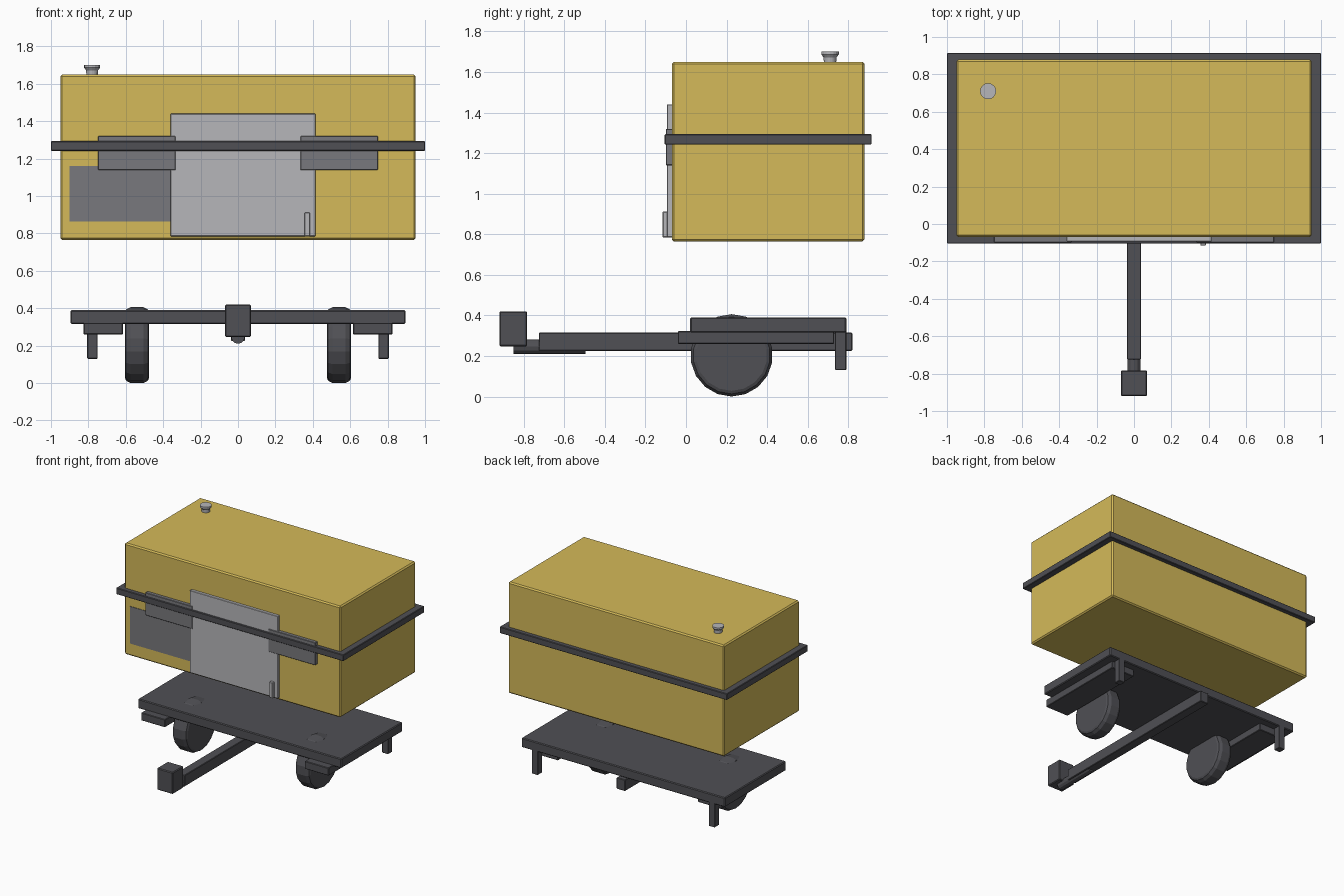
import bpy, bmesh, math
from mathutils import Matrix, Vector

if "Cube" in bpy.data.objects:
    bpy.data.objects.remove(bpy.data.objects["Cube"])


def material(name, rgb):
    m = bpy.data.materials.new(name)
    m.diffuse_color = (*rgb, 1)
    m.use_nodes = True
    m.node_tree.nodes["Principled BSDF"].inputs["Base Color"].default_value = m.diffuse_color
    return m


YELLOW = material("yellow_paint", (0.66, 0.49, 0.10))
DARK = material("dark_metal", (0.08, 0.08, 0.09))
MID = material("vent_grey", (0.19, 0.19, 0.205))
LIGHT = material("panel_grey", (0.47, 0.47, 0.49))


def finish(name, bm, mat):
    bmesh.ops.recalc_face_normals(bm, faces=bm.faces)
    mesh = bpy.data.meshes.new(name)
    bm.to_mesh(mesh)
    bm.free()
    mesh.materials.append(mat)
    ob = bpy.data.objects.new(name, mesh)
    bpy.context.collection.objects.link(ob)
    return ob


def box(name, x, y, z, mat, bevel=0.0):
    """Box from (min, max) ranges on each axis, with an optional chamfer."""
    bm = bmesh.new()
    bmesh.ops.create_cube(bm, size=1)
    lo, hi = Vector((x[0], y[0], z[0])), Vector((x[1], y[1], z[1]))
    bmesh.ops.scale(bm, vec=hi - lo, verts=bm.verts)
    bmesh.ops.translate(bm, vec=(lo + hi) / 2, verts=bm.verts)
    ob = finish(name, bm, mat)
    if bevel:
        mod = ob.modifiers.new("chamfer", 'BEVEL')
        mod.width = bevel
        mod.segments = 1
    return ob


def lathe(name, profile, sides, loc, axis, mat):
    """Closed solid turned from (radius, offset) points along an axis."""
    bm = bmesh.new()
    rings = [[bm.verts.new((r * math.cos(a), r * math.sin(a), h))
              for a in (2 * math.pi * i / sides for i in range(sides))]
             for r, h in profile]
    for a, b in zip(rings, rings[1:]):
        for i in range(sides):
            j = (i + 1) % sides
            bm.faces.new((a[i], a[j], b[j], b[i]))
    bm.faces.new(rings[0])
    bm.faces.new(rings[-1])
    rot = Vector((0, 0, 1)).rotation_difference(Vector(axis)).to_matrix().to_4x4()
    bm.transform(Matrix.Translation(loc) @ rot)
    return finish(name, bm, mat)


# Housing and the trim belt around it
box("housing", (-0.95, 0.95), (-0.07, 0.88), (0.765, 1.65), YELLOW, 0.01)
box("trim_belt", (-1, 1), (-0.105, 0.915), (1.242, 1.293), DARK, 0.004)

# Front panel, side vent and panel handle
box("front_panel", (-0.36, 0.415), (-0.094, -0.06), (0.785, 1.44), LIGHT, 0.003)
box("front_vent", (-0.9, -0.35), (-0.074, -0.06), (0.865, 1.16), MID)
box("panel_handle", (0.355, 0.385), (-0.116, -0.08), (0.785, 0.912), LIGHT, 0.004)

# Filler cap on the roof
lathe("filler_cap", [(0.03, -0.01), (0.032, 0.022), (0.043, 0.036), (0.043, 0.051)],
      16, (-0.78, 0.71, 1.65), (0, 0, 1), LIGHT)

# Chassis deck
box("chassis_deck", (-0.895, 0.895), (0.02, 0.79), (0.315, 0.39), DARK, 0.006)

# Mirrored left and right parts
WHEEL = [(0.175, -0.065), (0.19, -0.058), (0.203, -0.035),
         (0.203, 0.035), (0.19, 0.058), (0.175, 0.065)]
for side, s in (("left", -1), ("right", 1)):
    def span(a, b):
        return tuple(sorted((s * a, s * b)))
    box(side + "_latch_plate", span(0.333, 0.748), (-0.098, -0.06), (1.14, 1.32), MID, 0.003)
    box(side + "_side_rail", span(0.615, 0.825), (-0.04, 0.73), (0.26, 0.322), DARK, 0.004)
    box(side + "_rear_leg", span(0.752, 0.806), (0.735, 0.79), (0.13, 0.33), DARK, 0.003)
    lathe(side + "_wheel", WHEEL, 18, (s * 0.54, 0.225, 0.203), (1, 0, 0), DARK)

# Tow bar, coupling rod and hitch block
box("tow_bar", (-0.038, 0.038), (-0.725, 0.82), (0.225, 0.315), DARK, 0.004)
lathe("coupling_rod", [(0.036, -0.85), (0.036, -0.495)], 12, (0, 0, 0.246), (0, 1, 0), DARK)
box("hitch_block", (-0.07, 0.07), (-0.92, -0.783), (0.247, 0.42), DARK, 0.006)
